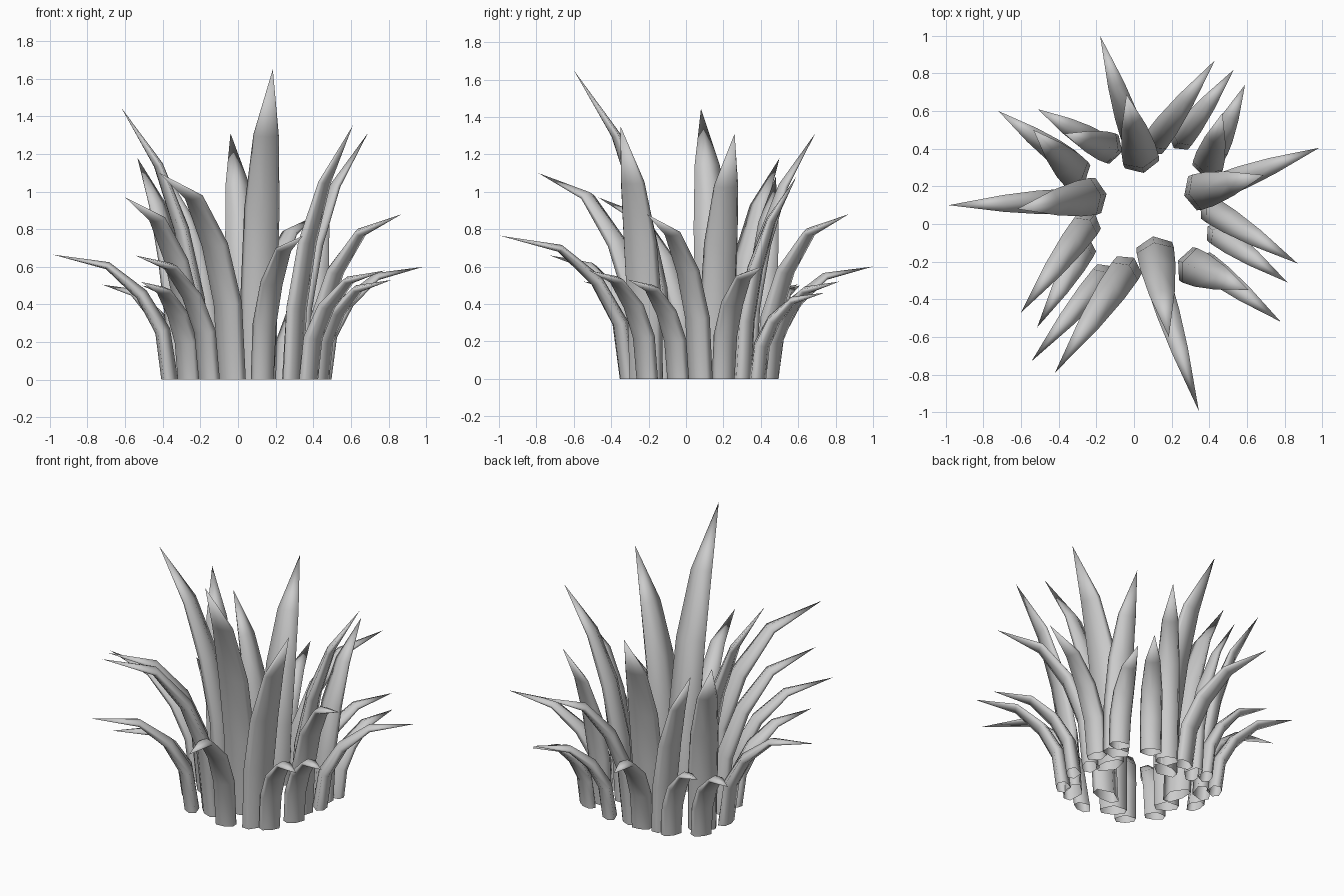
import bpy, bmesh
from mathutils import Vector

# Each blade: base x, base y, tip x, tip y, tip z
TALL = [
    (0.04, 0.325, -0.04, 0.69, 1.31), (0.39, 0.30, 0.47, 0.59, 1.08),
    (0.32, 0.165, 0.69, 0.26, 1.31), (0.285, -0.215, 0.61, -0.35, 1.35),
    (0.11, -0.12, 0.185, -0.60, 1.65), (-0.03, -0.225, -0.42, -0.79, 1.10),
    (-0.24, 0.01, -0.60, -0.47, 0.97), (-0.20, 0.15, -0.62, 0.08, 1.445),
    (-0.30, 0.26, -0.535, 0.50, 1.18), (-0.115, 0.40, -0.37, 0.48, 1.08),
    (0.10, 0.42, 0.43, 0.87, 0.88), (0.40, 0.08, 0.87, -0.21, 0.88),
]
LOW = [
    (0.00, 0.45, -0.18, 1.00, 0.60), (0.24, 0.44, 0.53, 0.82, 0.52),
    (0.43, 0.38, 0.59, 0.74, 0.46), (0.45, 0.20, 0.985, 0.405, 0.60),
    (0.43, -0.04, 0.815, -0.31, 0.53), (0.37, -0.205, 0.78, -0.52, 0.58),
    (0.13, -0.31, 0.345, -0.995, 0.765), (-0.15, -0.26, -0.545, -0.73, 0.66),
    (-0.26, -0.12, -0.515, -0.55, 0.52), (-0.365, 0.12, -0.985, 0.10, 0.665),
    (-0.34, 0.33, -0.72, 0.60, 0.505), (-0.19, 0.425, -0.51, 0.61, 0.50),
]
# Cross-section: (across, outward), with a ridge facing the clump's middle
SECTION = [(0, -0.55), (0.5, -0.1), (0.42, 0.35), (0, 0.5), (-0.42, 0.35), (-0.5, -0.1)]
SCALE = [1.0, 1.05, 1.0, 0.72]


def blade(name, bx, by, tx, ty, tz, width, thick):
    base = Vector((bx, by, 0))
    reach = Vector((tx - bx, ty - by, 0))
    bend = min(1, reach.length / tz / 0.7)
    out = reach.normalized()
    across = Vector((-out.y, out.x, 0))
    rs = [0, 0.06, 0.24, 0.53, 1]
    zs = [0, 0.22 + 0.17 * bend, 0.46 + 0.22 * bend, 0.70 + 0.21 * bend, 1]
    spine = [base + reach * r + Vector((0, 0, tz * z)) for r, z in zip(rs, zs)]
    bm = bmesh.new()
    rings = []
    for i in range(4):
        tangent = (spine[i + 1] - spine[max(i - 1, 0)]).normalized()
        if i == 0:
            tangent = Vector((0, 0, 1))
        normal = across.cross(tangent)
        if normal.dot(out) < 0:
            normal = -normal
        s = SCALE[i]
        rings.append([bm.verts.new(spine[i] + across * a * width * s
                                   + normal * b * thick * s * (1 - 0.12 * i))
                      for a, b in SECTION])
    tip = bm.verts.new(spine[4])
    n = len(SECTION)
    # Hollow blade, left open at the ground
    for j in range(n):
        k = (j + 1) % n
        for lo, hi in zip(rings, rings[1:]):
            bm.faces.new((lo[j], hi[j], hi[k], lo[k]))
        bm.faces.new((rings[3][j], tip, rings[3][k]))
    bmesh.ops.recalc_face_normals(bm, faces=bm.faces)
    mesh = bpy.data.meshes.new(name)
    bm.to_mesh(mesh)
    bm.free()
    mesh.shade_smooth()
    obj = bpy.data.objects.new(name, mesh)
    bpy.context.collection.objects.link(obj)


# Upright inner blades, wider the taller they are
for i, b in enumerate(TALL):
    blade(f"tall_blade_{i + 1}", *b, 0.13 + 0.06 * min(1, max(0, (b[4] - 0.85) / 0.5)), 0.1)

# Drooping outer blades
for i, b in enumerate(LOW):
    blade(f"low_blade_{i + 1}", *b, 0.125, 0.085)
